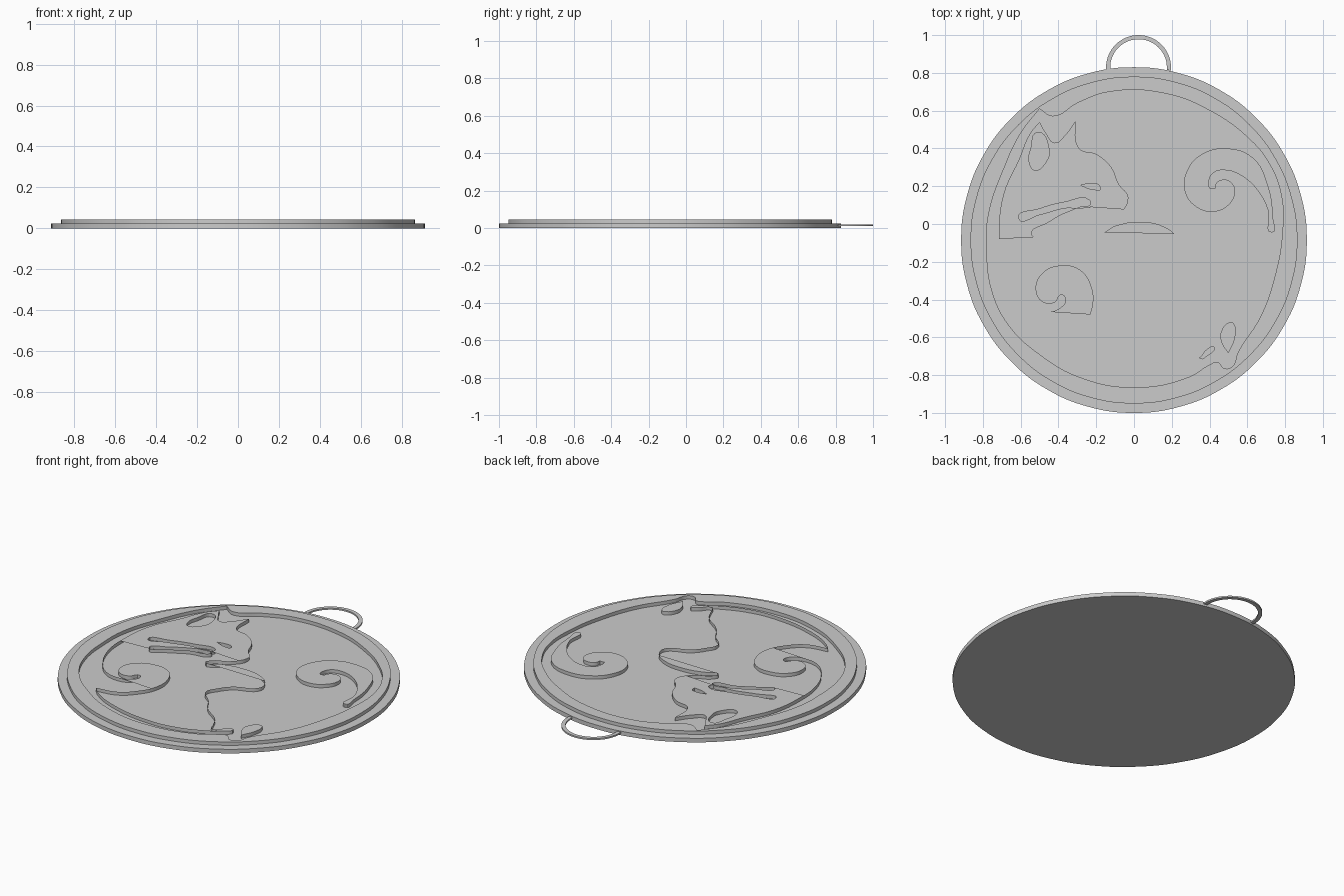
import bpy
import bmesh
from math import sin, cos, radians

# Remove the default cube only
default_cube = bpy.data.objects.get("Cube")
if default_cube:
    bpy.data.objects.remove(default_cube, do_unlink=True)

# One plain grey material
grey = bpy.data.materials.new("plain grey")
grey.use_nodes = True
grey_colour = (0.6, 0.6, 0.6, 1)
grey.diffuse_color = grey_colour
grey.node_tree.nodes["Principled BSDF"].inputs["Base Color"].default_value = grey_colour

SHARP = "VECTOR"      # marks a corner point of an outline
CENTRE_Y = -0.085
BASE_TOP = 0.024
RELIEF_TOP = 0.044


def arc(radius, start, end, steps, centre=(0, CENTRE_Y)):
    """Points along a circular arc, angles in degrees."""
    angles = [radians(start + (end - start) * i / steps) for i in range(steps + 1)]
    return [(centre[0] + radius * cos(a), centre[1] + radius * sin(a)) for a in angles]


def circle(radius):
    return arc(radius, 0, 360, 24)[:-1]


def plate(name, outlines, bottom, top, detail=6):
    """Extruded flat plate; outlines lying inside another one become holes."""
    curve = bpy.data.curves.new(name, "CURVE")
    curve.dimensions = "2D"
    curve.fill_mode = "BOTH"
    curve.resolution_u = detail
    curve.extrude = (top - bottom) / 2
    for outline in outlines:
        spline = curve.splines.new("BEZIER")
        spline.use_cyclic_u = True
        spline.bezier_points.add(len(outline) - 1)
        for knot, point in zip(spline.bezier_points, outline):
            knot.co = (point[0], point[1], 0)
            handle = SHARP if SHARP in point else "AUTO"
            knot.handle_left_type = knot.handle_right_type = handle
    shape = bpy.data.objects.new(name, curve)
    bpy.context.collection.objects.link(shape)
    bpy.ops.object.select_all(action="DESELECT")
    shape.select_set(True)
    bpy.context.view_layer.objects.active = shape
    bpy.ops.object.convert(target="MESH")
    solid = bpy.context.view_layer.objects.active

    # Set the height, weld caps to walls and shade
    bm = bmesh.new()
    bm.from_mesh(solid.data)
    bmesh.ops.translate(bm, verts=bm.verts, vec=(0, 0, (top + bottom) / 2))
    bmesh.ops.remove_doubles(bm, verts=bm.verts, dist=0.0001)
    bmesh.ops.recalc_face_normals(bm, faces=bm.faces)
    bm.to_mesh(solid.data)
    bm.free()
    solid.data.materials.clear()
    solid.data.materials.append(grey)
    bpy.ops.object.shade_smooth_by_angle(angle=radians(30))
    return solid


# Inner edge of the rim, notched around one ear tip at each end
rim_inner = [
    (-.50, .61, SHARP), (-.60, .48), (-.69, .29), (-.77, .05), (-.78, -.13),
    (-.75, -.36), (-.66, -.54), (-.5, -.69), (-.29, -.81), (0, -.865),
    (.29, -.81), (.4, -.745), (.44, -.73), (.48, -.765), (.52, -.755),
    (.55, -.68), (.67, -.49), (.75, -.26), (.785, -.05), (.78, .15),
    (.71, .33), (.6, .46), (.42, .59), (.17, .69), (-.13, .7),
    (-.3, .64), (-.43, .57)]

# Raised cat: back and curled tail, belly, dividing line, then face and ears
cat_outline = [
    (-.50, .54, SHARP), (-.55, .48), (-.61, .34), (-.69, .16), (-.715, -.05),
    (-.70, -.21), (-.635, -.355), (-.555, -.44), (-.475, -.465), (-.40, -.45),
    (-.362, -.4), (-.385, -.375), (-.42, -.415), (-.48, -.415), (-.52, -.355),
    (-.49, -.265), (-.395, -.22), (-.29, -.24), (-.23, -.32), (-.22, -.44),
    (-.275, -.545), (-.355, -.615), (-.48, -.64, SHARP), (-.44, -.68),
    (-.29, -.76), (0, -.815), (.16, -.80), (.29, -.755),
    (.38, -.705), (.425, -.65), (.39, -.66), (.33, -.71), (.30, -.66),
    (.27, -.6), (.16, -.51), (.1, -.42), (.03, -.34), (.06, -.27),
    (.11, -.21), (.235, -.14), (.23, -.08), (.16, -.015), (0, .01),
    (-.1, -.01), (-.185, -.04), (-.17, 0), (-.08, .05), (-.03, .14),
    (-.08, .21), (-.12, .3), (-.2, .37), (-.29, .4), (-.31, .545, SHARP),
    (-.365, .47), (-.42, .43), (-.465, .48)]

# Openings in the raised cat
ear_opening = [(-.51, .485), (-.45, .395), (-.465, .33), (-.525, .285),
               (-.555, .33), (-.545, .4)]
eye_opening = [(-.28, .205, SHARP), (-.23, .215), (-.185, .205),
               (-.18, .18, SHARP), (-.23, .185)]
upper_whisker = [(-.61, .03), (-.5, .08), (-.37, .115), (-.235, .125),
                 (-.235, .1), (-.37, .085), (-.5, .05)]
lower_whisker = [(-.54, -.06), (-.45, .01), (-.345, .065), (-.235, .09),
                 (-.225, .07), (-.345, .03), (-.45, -.025)]

# Raised details inside the sunken cat
tail_swirl = [
    (.73, -.045), (.735, .04), (.71, .2), (.63, .35), (.49, .40), (.36, .37),
    (.28, .28), (.27, .17), (.33, .09), (.42, .065), (.5, .1), (.535, .17),
    (.515, .22), (.47, .235), (.435, .215), (.43, .19, SHARP),
    (.4, .19, SHARP), (.395, .22), (.42, .27), (.48, .285), (.57, .255),
    (.66, .17), (.71, .07)]
ear_inlay = [(.51, -.52), (.46, -.575), (.465, -.63), (.5, -.685, SHARP),
             (.535, -.6), (.53, -.53)]

# Hanging loop behind the disc
loop_centre = (0.024, 0.828)
loop_outline = arc(.172, -5, 185, 16, loop_centre) + arc(.15, 185, -5, 16, loop_centre)
for corner in (0, 16, 17, 33):
    loop_outline[corner] += (SHARP,)

# Assemble the medallion
relief_bottom = BASE_TOP - 0.01
plate("base_disc", [circle(.915)], 0, BASE_TOP)
plate("rim", [circle(.865), rim_inner], relief_bottom, RELIEF_TOP)
plate("raised_cat",
      [cat_outline, ear_opening, eye_opening, upper_whisker, lower_whisker],
      relief_bottom, RELIEF_TOP)
plate("tail_swirl", [tail_swirl], relief_bottom, RELIEF_TOP)
plate("ear_inlay", [ear_inlay], relief_bottom, RELIEF_TOP)
plate("hanging_loop", [loop_outline], 0.009, 0.018, detail=3)
